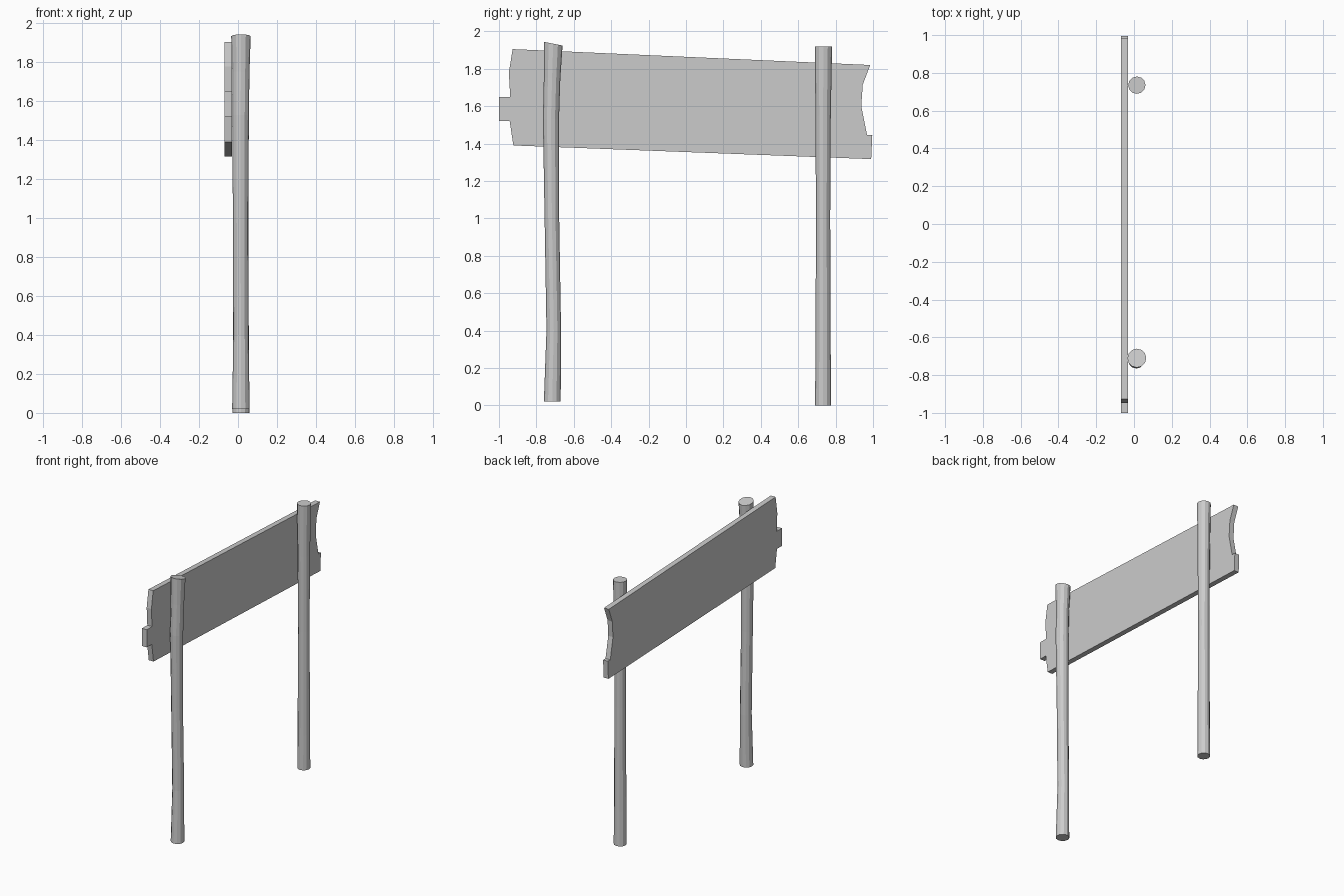
import bpy, bmesh, math

if "Cube" in bpy.data.objects:
    bpy.data.objects.remove(bpy.data.objects["Cube"])

SIDES = 12


def make_object(name, bm):
    bmesh.ops.recalc_face_normals(bm, faces=bm.faces)
    mesh = bpy.data.meshes.new(name)
    bm.to_mesh(mesh)
    bm.free()
    obj = bpy.data.objects.new(name, mesh)
    bpy.context.collection.objects.link(obj)
    return obj


def post(name, rings):
    """Faceted log lofted through rings of (x, y, z, radius, slope along y)."""
    bm = bmesh.new()
    loops = []
    for x, y, z, r, slope in rings:
        loop = []
        for i in range(SIDES):
            a = 2 * math.pi * i / SIDES
            dx, dy = r * math.cos(a), r * math.sin(a)
            loop.append(bm.verts.new((x + dx, y + dy, z + slope * dy)))
        loops.append(loop)
    for low, high in zip(loops, loops[1:]):
        for i in range(SIDES):
            j = (i + 1) % SIDES
            bm.faces.new((low[i], low[j], high[j], high[i]))
    bm.faces.new(loops[0][::-1])
    bm.faces.new(loops[-1])
    return make_object(name, bm)


def plank(name, outline, x0, x1):
    """Outline in (y, z), extruded along x."""
    bm = bmesh.new()
    face = bm.faces.new([bm.verts.new((x0, y, z)) for y, z in outline])
    ext = bmesh.ops.extrude_face_region(bm, geom=[face])
    verts = [v for v in ext["geom"] if isinstance(v, bmesh.types.BMVert)]
    bmesh.ops.translate(bm, verts=verts, vec=(x1 - x0, 0, 0))
    return make_object(name, bm)


# Sign board with broken, notched ends
plank("sign_board", [
    (-0.927, 1.905), (0.985, 1.82), (0.945, 1.715), (0.937, 1.60),
    (0.968, 1.447), (0.996, 1.447), (0.99, 1.317), (-0.923, 1.39),
    (-0.943, 1.522), (-1.0, 1.522), (-1.0, 1.65), (-0.94, 1.65),
    (-0.947, 1.78)], -0.07, -0.032)

# Crooked front post with a tilted top
post("front_post", [
    (0.015, -0.715, 0.02, 0.045, 0),
    (0.015, -0.707, 0.40, 0.039, 0),
    (0.013, -0.717, 1.00, 0.039, 0),
    (0.013, -0.722, 1.53, 0.043, 0),
    (0.015, -0.716, 1.75, 0.044, -0.1),
    (0.015, -0.710, 1.934, 0.050, -0.2)])

# Straighter back post
post("back_post", [
    (0.015, 0.733, 0.0, 0.043, 0),
    (0.015, 0.733, 0.25, 0.041, 0),
    (0.015, 0.733, 1.0, 0.038, 0),
    (0.015, 0.733, 1.55, 0.041, 0),
    (0.015, 0.735, 1.918, 0.046, 0)])
